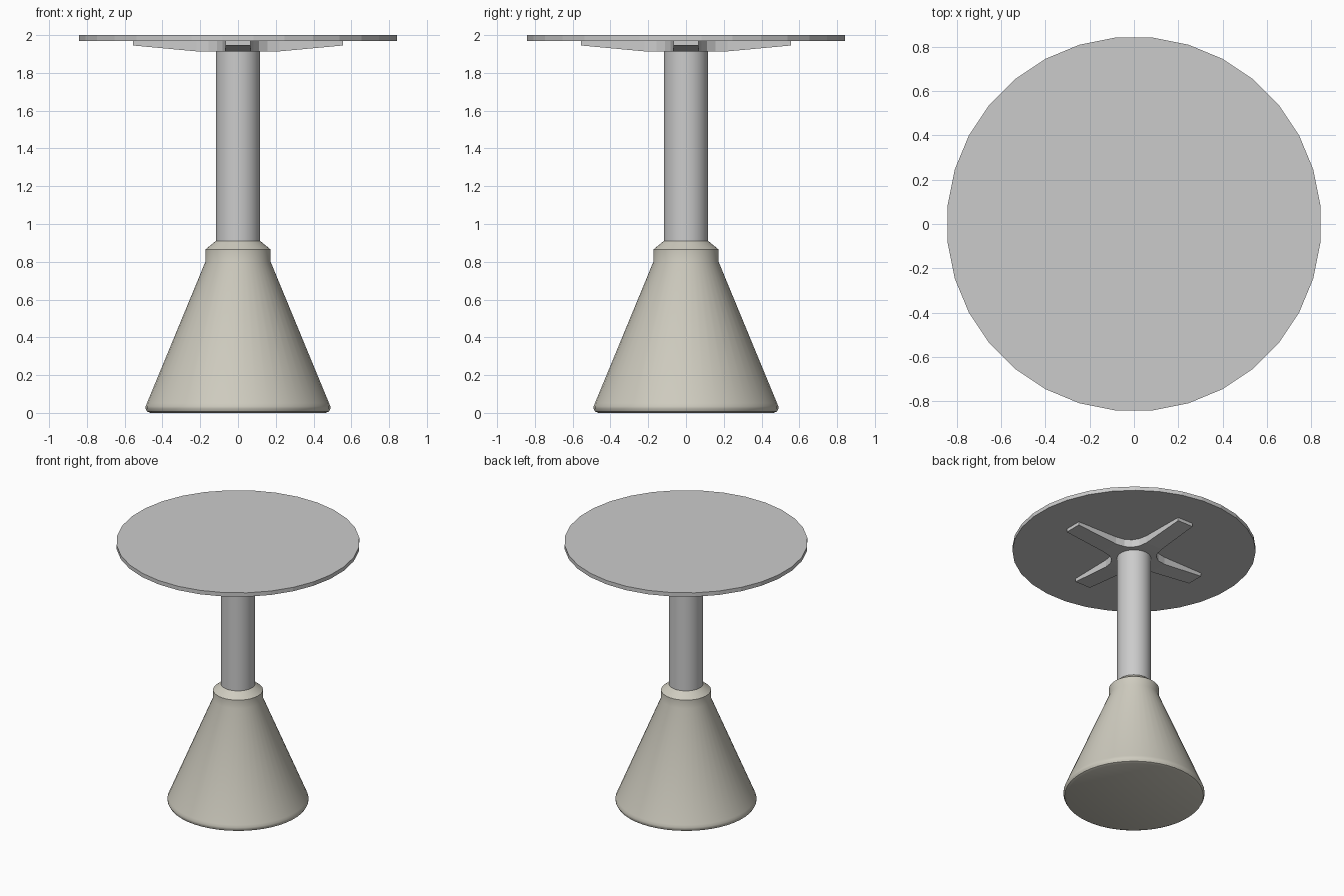
import bpy, bmesh
from math import cos, sin, pi, radians

if "Cube" in bpy.data.objects:
    bpy.data.objects.remove(bpy.data.objects["Cube"])


def finish(bm, name, smooth=None, mat=None):
    bmesh.ops.remove_doubles(bm, verts=bm.verts, dist=1e-5)
    bmesh.ops.recalc_face_normals(bm, faces=bm.faces)
    mesh = bpy.data.meshes.new(name)
    bm.to_mesh(mesh)
    bm.free()
    ob = bpy.data.objects.new(name, mesh)
    bpy.context.collection.objects.link(ob)
    if mat:
        mesh.materials.append(mat)
    if smooth:
        bpy.ops.object.select_all(action='DESELECT')
        ob.select_set(True)
        bpy.context.view_layer.objects.active = ob
        bpy.ops.object.shade_smooth_by_angle(angle=radians(smooth))
    return ob


def lathe(name, profile, sides, smooth=None, mat=None):
    """Revolve an (r, z) profile around z and cap both ends."""
    bm = bmesh.new()
    rings = [[bm.verts.new((r * cos(2 * pi * (i + .5) / sides),
                            r * sin(2 * pi * (i + .5) / sides), z))
              for i in range(sides)] for r, z in profile]
    for a, b in zip(rings, rings[1:]):
        for i in range(sides):
            j = (i + 1) % sides
            bm.faces.new((a[i], a[j], b[j], b[i]))
    bm.faces.new(rings[0][::-1])
    bm.faces.new(rings[-1])
    return finish(bm, name, smooth, mat)


stone = bpy.data.materials.new("warm_grey")
stone.diffuse_color = (0.62, 0.60, 0.52, 1)
stone.use_nodes = True
stone.node_tree.nodes["Principled BSDF"].inputs["Base Color"].default_value = stone.diffuse_color

# Weighted conical foot with rounded rim and chamfered collar
lathe("conical_base", [(0.465, 0), (0.482, 0.007), (0.49, 0.022), (0.49, 0.035),
                       (0.483, 0.052), (0.173, 0.80), (0.173, 0.865), (0.118, 0.91)],
      48, 30, stone)

# Column
lathe("column", [(0.118, 0.88), (0.118, 1.93)], 32, 40)

# Thin round top with visible facets
lathe("table_top", [(0.845, 1.97), (0.845, 2.0)], 32)

# Cross bracket: four tapering arms with flared inner corners
bm = bmesh.new()
half = [(0.555, 0.065, 1.945), (0.22, 0.07, 1.914),
        (0.155, 0.082, 1.912), (0.11, 0.11, 1.912)]
TOP = 1.971
outline = []
for q in range(4):
    c, s = round(cos(q * pi / 2)), round(sin(q * pi / 2))
    arm = [(x, -y, z) for x, y, z in half[::-1]] + half[:-1]
    outline += [(x * c - y * s, x * s + y * c, z) for x, y, z in arm]
low = [bm.verts.new(p) for p in outline]
high = [bm.verts.new((x, y, TOP)) for x, y, z in outline]
n = len(outline)
for i in range(n):
    j = (i + 1) % n
    bm.faces.new((low[i], low[j], high[j], high[i]))
# underside and top side: quads along each arm, plus the centre square
for ring in (low, high):
    for q in range(4):
        a = [ring[(q * 7 + k) % n] for k in range(8)]
        for k in range(3):
            bm.faces.new((a[k], a[k + 1], a[6 - k], a[7 - k]))
    bm.faces.new([ring[q * 7] for q in range(4)])
finish(bm, "cross_bracket")
